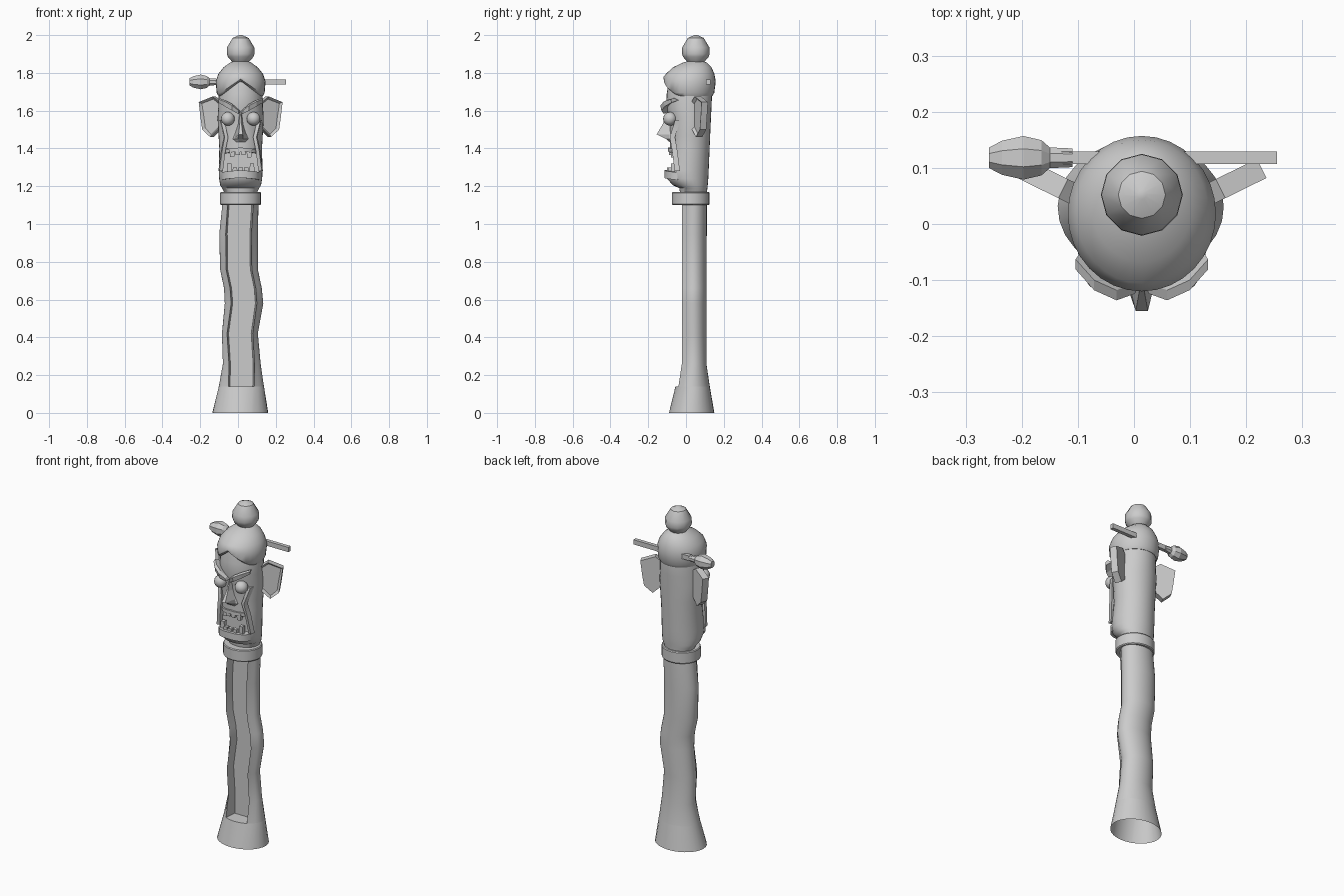
import bpy, bmesh, math
from mathutils import Vector, Matrix

if "Cube" in bpy.data.objects:
    bpy.data.objects.remove(bpy.data.objects["Cube"], do_unlink=True)

CX = 0.014  # sideways position of the carving's axis

gray = bpy.data.materials.new("carved_gray")
gray.use_nodes = True
gray.diffuse_color = (0.6, 0.6, 0.6, 1)
gray.node_tree.nodes["Principled BSDF"].inputs["Base Color"].default_value = (0.6, 0.6, 0.6, 1)


def finish(name, bm, smooth=35):
    bmesh.ops.recalc_face_normals(bm, faces=bm.faces)
    mesh = bpy.data.meshes.new(name)
    bm.to_mesh(mesh)
    bm.free()
    mesh.materials.append(gray)
    obj = bpy.data.objects.new(name, mesh)
    bpy.context.collection.objects.link(obj)
    bpy.ops.object.select_all(action='DESELECT')
    obj.select_set(True)
    bpy.context.view_layer.objects.active = obj
    if smooth:
        bpy.ops.object.shade_smooth_by_angle(angle=math.radians(smooth))
    return obj


def loft(rings, bottom=True, top=True):
    bm = bmesh.new()
    loops = [[bm.verts.new(p) for p in ring] for ring in rings]
    n = len(loops[0])
    for a, b in zip(loops, loops[1:]):
        for i in range(n):
            bm.faces.new((a[i], a[(i + 1) % n], b[(i + 1) % n], b[i]))
    if bottom:
        bm.faces.new(loops[0][::-1])
    if top:
        bm.faces.new(loops[-1])
    return bm


def oval(z, half, front, back, n=24, cx=CX):
    mid, ry = (front + back) / 2, (back - front) / 2
    return [Vector((cx + half * math.sin(t), mid - ry * math.cos(t), z))
            for t in (2 * math.pi * i / n for i in range(n))]


def prism(name, outline, depth, smooth=0):
    """Extrude a closed outline of points along the depth vector."""
    pts = [Vector(p) for p in outline]
    return finish(name, loft([pts, [p + Vector(depth) for p in pts]]), smooth)


def side_x(side, x):
    return CX + side * x


# Handle: wavy hollow shaft with a flat-floored groove down the front
shaft = [(0, .012, .148, -.09, .15), (.14, .018, .12, -.056, .126),
         (.14, .018, .12, -.056, .126), (.26, .02, .1, -.03, .108),
         (.42, .01, .095, -.03, .108), (.58, .032, .102, -.03, .108),
         (.66, .026, .1, -.03, .108), (.76, .005, .1, -.03, .108),
         (.95, .003, .102, -.03, .11), (1.12, .014, .095, -.03, .11)]
rings = []
for i, (z, cx, half, front, back) in enumerate(shaft):
    mid, ry = (front + back) / 2, (back - front) / 2
    rim = math.asin(.068 / half)
    ring = []
    for k in range(25):
        t = rim + (2 * math.pi - 2 * rim) * k / 24
        y = mid - ry * math.cos(t)
        if i > 2 and k in (0, 24):
            y = front + .008
        ring.append(Vector((cx + half * math.sin(t), y, z)))
    for k in range(7):
        s = k / 3 - 1
        if i >= 2:
            ring.append(Vector((cx + .06 * s, .03, z)))
        else:
            t = rim * s * .85
            ring.append(Vector((cx + half * math.sin(t), mid - ry * math.cos(t), z)))
    rings.append(ring)
finish("handle", loft(rings, bottom=False))

# Collar
finish("collar", loft([oval(z, .108 - d, -.075 + d, .125 - d) for z, d in
                       ((1.10, .004), (1.105, 0), (1.165, 0), (1.17, .004))]))

# Head, with the open mouth cut out of its front
skull = [(1.15, .08, -.03, .11), (1.19, .098, -.035, .113), (1.205, .108, -.07, .115),
         (1.24, .114, -.1, .118), (1.285, .116, -.105, .12), (1.4, .113, -.085, .125),
         (1.47, .117, -.085, .128), (1.56, .122, -.088, .132), (1.62, .118, -.105, .135),
         (1.69, .116, -.102, .138), (1.76, .105, -.09, .13)]
head = finish("head", loft([oval(*r, n=32) for r in skull]))
cut = prism("mouth_cutter", [(side_x(s, x), -.2, z) for s, x, z in
            ((-1, .098, 1.275), (-1, .08, 1.4), (1, .08, 1.4), (1, .098, 1.275))], (0, .165, 0))
boolean = head.modifiers.new("mouth", 'BOOLEAN')
boolean.operation = 'DIFFERENCE'
boolean.solver = 'EXACT'
boolean.object = cut
bpy.context.view_layer.objects.active = head
bpy.ops.object.modifier_apply(modifier="mouth")
bpy.data.objects.remove(cut, do_unlink=True)

# Lower lip and upper lip as curved bands
for name, z0, z1, half, front, reach in (("lower_lip", 1.245, 1.285, .1, -.115, .95),
                                         ("upper_lip", 1.385, 1.405, .09, -.096, .85)):
    band = []
    for k in range(11):
        t = reach * (k / 5 - 1) * math.pi / 2
        o = Vector((CX + half * math.sin(t), front + .075 * (1 - math.cos(t)), 0))
        i = o + Vector((-.012 * math.sin(t), .025, 0))
        drop = -.012 * abs(k / 5 - 1)
        band.append([Vector((p.x, p.y, z + drop)) for p, z in
                     ((o, z0), (o, z1), (i, z1), (i, z0))])
    finish(name, loft(band))

# Teeth: uneven tapered blocks in both jaws
for row, root, tip, y, lengths in (("upper", 1.39, -1, -.09, (.035, .025, .025, .038)),
                                   ("lower", 1.265, 1, -.1, (.055, .035, .035, .035, .055))):
    n = len(lengths)
    for k, length in enumerate(lengths):
        off = k - (n - 1) / 2
        x, yy = CX + .03 * off, y + .005 * off * off
        block = []
        for w, z in ((.014, root), (.011, root + tip * length)):
            block.append([Vector((x + sx * w, yy + dy, z)) for sx, dy in
                          ((-1, 0), (1, 0), (1, .022), (-1, .022))])
        finish(f"{row}_tooth_{k + 1}", loft(block), 0)

# Nose: narrow bridge, sharp tip and flared wings
nose = []
for z, w, front in ((1.435, .03, -.088), (1.45, .046, -.105), (1.475, .036, -.155),
                    (1.53, .016, -.122), (1.59, .008, -.1)):
    nose.append([Vector((CX + x, y, z)) for x, y in
                 ((-w, -.07), (-w * .75, -.088), (-w * .3, front), (w * .3, front),
                  (w * .75, -.088), (w, -.07))])
finish("nose", loft(nose), 0)

for side, label in ((1, "left"), (-1, "right")):
    # Bulging eye
    bm = bmesh.new()
    bmesh.ops.create_uvsphere(bm, u_segments=16, v_segments=10, radius=.036,
                              matrix=Matrix.Translation((side_x(side, .068), -.085, 1.557)))
    finish(label + "_eye", bm, 60)

    # Angry eyebrow wrapping round the forehead
    brow = []
    for x, y, z, h in ((.012, -.118, 1.595, .012), (.045, -.13, 1.618, .018),
                       (.085, -.112, 1.64, .017), (.118, -.075, 1.655, .012)):
        px = side_x(side, x)
        brow.append([Vector((px, y, z - h)), Vector((px, y - .006, z + h * .5)),
                     Vector((px, y + .012, z + h)), Vector((px - side * .015, y + .035, z))])
    finish(label + "_eyebrow", loft(brow), 0)

    # Cheek fold running from beside the nose down past the mouth
    fold = []
    for x, y, z in ((.1, -.05, 1.55), (.078, -.078, 1.46), (.092, -.066, 1.39),
                    (.106, -.052, 1.28)):
        fold.append([Vector((side_x(side, x + dx), y + dy, z)) for dx, dy in
                     ((-.012, -.004), (.006, -.008), (.012, .02), (-.012, .02))])
    finish(label + "_cheek_fold", loft(fold))

    # Swept-back ear with a hollowed front
    along, across = Vector((side * .122, .06, 0)), Vector((side * -.017, .034, 0))
    base = Vector((side_x(side, .1), .022, 0))
    shape = ((0, 1.635), (.4, 1.675), (1, 1.645), (.92, 1.56), (.85, 1.5), (.5, 1.46), (0, 1.52))
    outline = [base + along * u + Vector((0, 0, z)) for u, z in shape]
    bm = loft([outline, [p + across for p in outline]])
    bm.normal_update()
    bm.faces.ensure_lookup_table()
    front_face = bm.faces[-2]
    bmesh.ops.inset_region(bm, faces=[front_face], thickness=.014)
    bmesh.ops.translate(bm, verts=front_face.verts, vec=across * .35)
    finish(label + "_ear", bm, 0)

# Hair cap, with a parted hairline rising at the centre of the forehead
cap = [oval(*r, n=32) for r in
       ((1.678, .118, -.104, .14), (1.695, .127, -.118, .15), (1.755, .132, -.12, .157),
        (1.795, .118, -.106, .15), (1.83, .09, -.068, .135), (1.855, .055, -.015, .11),
        (1.868, .02, .03, .07))]
for ring, lift in zip(cap, (.08, .072, .022)):
    for p in ring:
        if p.y < 0:
            p.z += lift * max(0, 1 - abs(p.x - CX) / .105)
finish("hair_cap", loft(cap), 50)

# Top knot
finish("top_knot", loft([oval(z, r, .052 - r, .052 + r, n=12) for z, r in
       ((1.855, .042), (1.885, .068), (1.9, .073), (1.935, .072), (1.985, .042), (2, .008))]), 30)

# Hairpin: square stick with a faceted knob on one end
prism("hairpin_stick", [(-.17, .118 + a * .011, 1.752 + b * .014) for a, b in
                        ((-1, -1), (1, -1), (1, 1), (-1, 1))], (.425, 0, 0))
knob = []
for x, r in ((-.258, .02), (-.235, .033), (-.197, .042), (-.165, .034), (-.15, .02), (-.11, .018)):
    knob.append([Vector((x, .118 + r * math.cos(t), 1.752 + r * math.sin(t)))
                 for t in (math.pi * (k + .5) / 4 for k in range(8))])
finish("hairpin_knob", loft(knob), 0)
